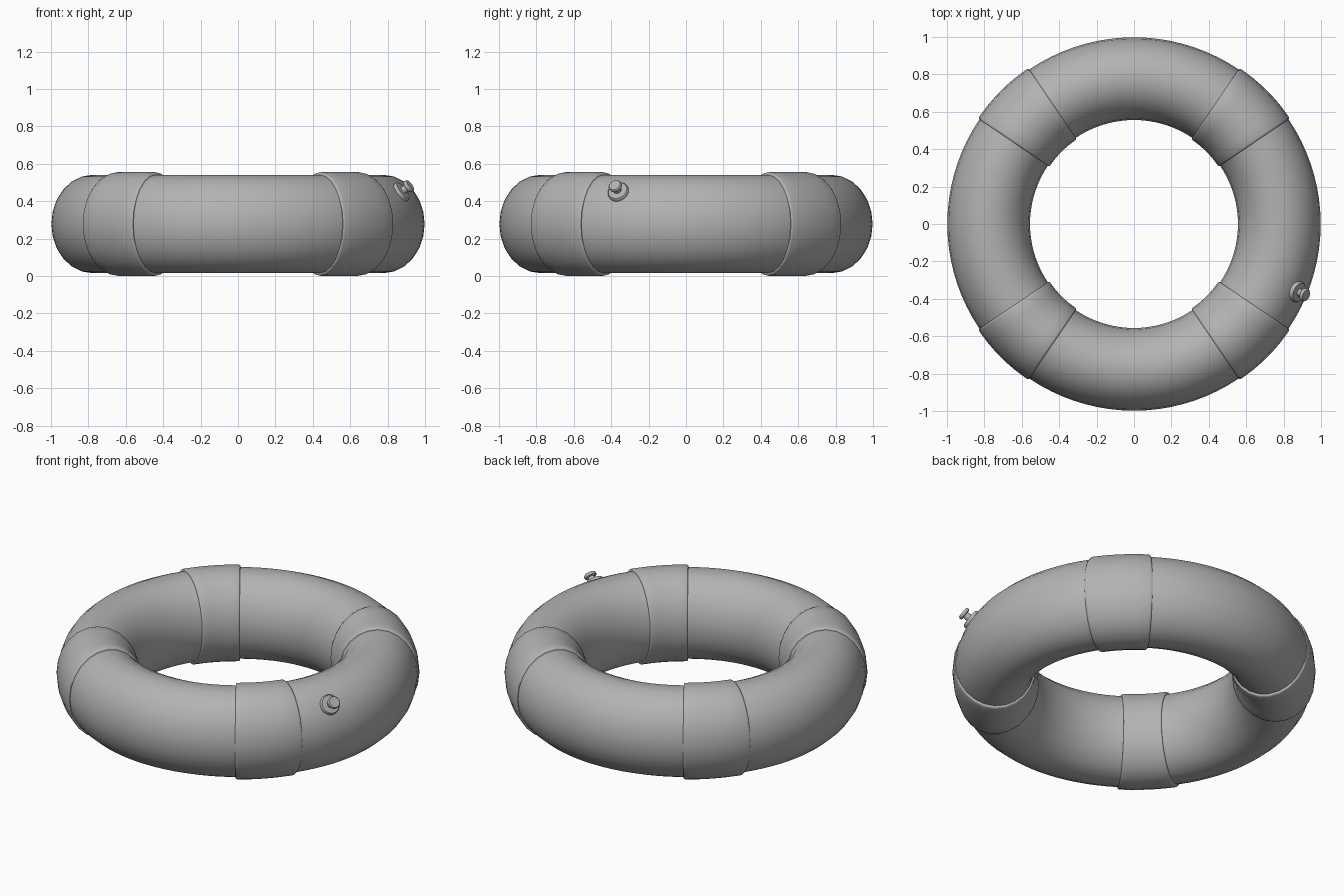
import bpy, bmesh
from math import sin, cos, pi, radians
from mathutils import Vector

cube = bpy.data.objects.get("Cube")
if cube:
    bpy.data.objects.remove(cube, do_unlink=True)

RING_R, MID_Z = 0.777, 0.278      # centre line of the tube
TUBE_A, TUBE_B = 0.221, 0.263     # tube half width and half height
SIDES = 24

grey = bpy.data.materials.new("plain_grey")
grey.use_nodes = True
grey.diffuse_color = (0.45, 0.45, 0.45, 1)
grey.node_tree.nodes["Principled BSDF"].inputs["Base Color"].default_value = (0.45, 0.45, 0.45, 1)


def finish(name, bm, sharp=40):
    bmesh.ops.recalc_face_normals(bm, faces=bm.faces)
    mesh = bpy.data.meshes.new(name)
    bm.to_mesh(mesh)
    bm.free()
    mesh.materials.append(grey)
    obj = bpy.data.objects.new(name, mesh)
    bpy.context.collection.objects.link(obj)
    bpy.ops.object.select_all(action='DESELECT')
    obj.select_set(True)
    bpy.context.view_layer.objects.active = obj
    bpy.ops.object.shade_smooth_by_angle(angle=radians(sharp))
    return obj


def bridge(bm, loop1, loop2):
    n = len(loop1)
    for i in range(n):
        j = (i + 1) % n
        bm.faces.new((loop1[i], loop1[j], loop2[j], loop2[i]))


def section(bm, angle, grow_a=0.0, grow_b=0.0):
    """Oval tube section standing at an angle around the ring."""
    loop = []
    for i in range(SIDES):
        t = 2 * pi * i / SIDES
        r = RING_R + (TUBE_A + grow_a) * cos(t)
        loop.append(bm.verts.new((r * cos(angle), r * sin(angle),
                                  MID_Z + (TUBE_B + grow_b) * sin(t))))
    return loop


# Inflated ring
bm = bmesh.new()
loops = [section(bm, 2 * pi * k / 96) for k in range(96)]
for k in range(96):
    bridge(bm, loops[k], loops[(k + 1) % 96])
finish("ring_tube", bm)

# Four wrapped bands with rounded lips
HALF = 10.9
lip = [(HALF, -0.3), (HALF, 0.45), (HALF - 0.25, 0.8), (HALF - 0.8, 1.0)]
steps = [(-d, g) for d, g in lip] + [(d, 1.0) for d in (-6, -3, 0, 3, 6)] + lip[::-1]
for label, centre in (("back_left", 45), ("back_right", 135),
                      ("front_right", 225), ("front_left", 315)):
    bm = bmesh.new()
    loops = [section(bm, radians(centre + d), 0.009 * g, 0.015 * g) for d, g in steps]
    for first, second in zip(loops, loops[1:]):
        bridge(bm, first, second)
    finish("band_" + label, bm, 50)

# Air valve: flange, stem and cap turned around one axis
profile = [(0.057, -0.02), (0.057, 0.008), (0.052, 0.014), (0.022, 0.016),
           (0.019, 0.042), (0.033, 0.044), (0.036, 0.049), (0.036, 0.058), (0.031, 0.064)]
bm = bmesh.new()
loops = [[bm.verts.new((r * cos(2 * pi * i / 24), r * sin(2 * pi * i / 24), h))
          for i in range(24)] for r, h in profile]
for first, second in zip(loops, loops[1:]):
    bridge(bm, first, second)
bm.faces.new(loops[0])
bm.faces.new(loops[-1])
valve = finish("air_valve", bm)
turn, t = radians(-22.5), radians(40.5)
r = RING_R + TUBE_A * cos(t)
nr, nz = cos(t) / TUBE_A, sin(t) / TUBE_B
axis = Vector((nr * cos(turn), nr * sin(turn), nz))
valve.rotation_euler = axis.to_track_quat('Z', 'Y').to_euler()
valve.location = (r * cos(turn), r * sin(turn), MID_Z + TUBE_B * sin(t))
